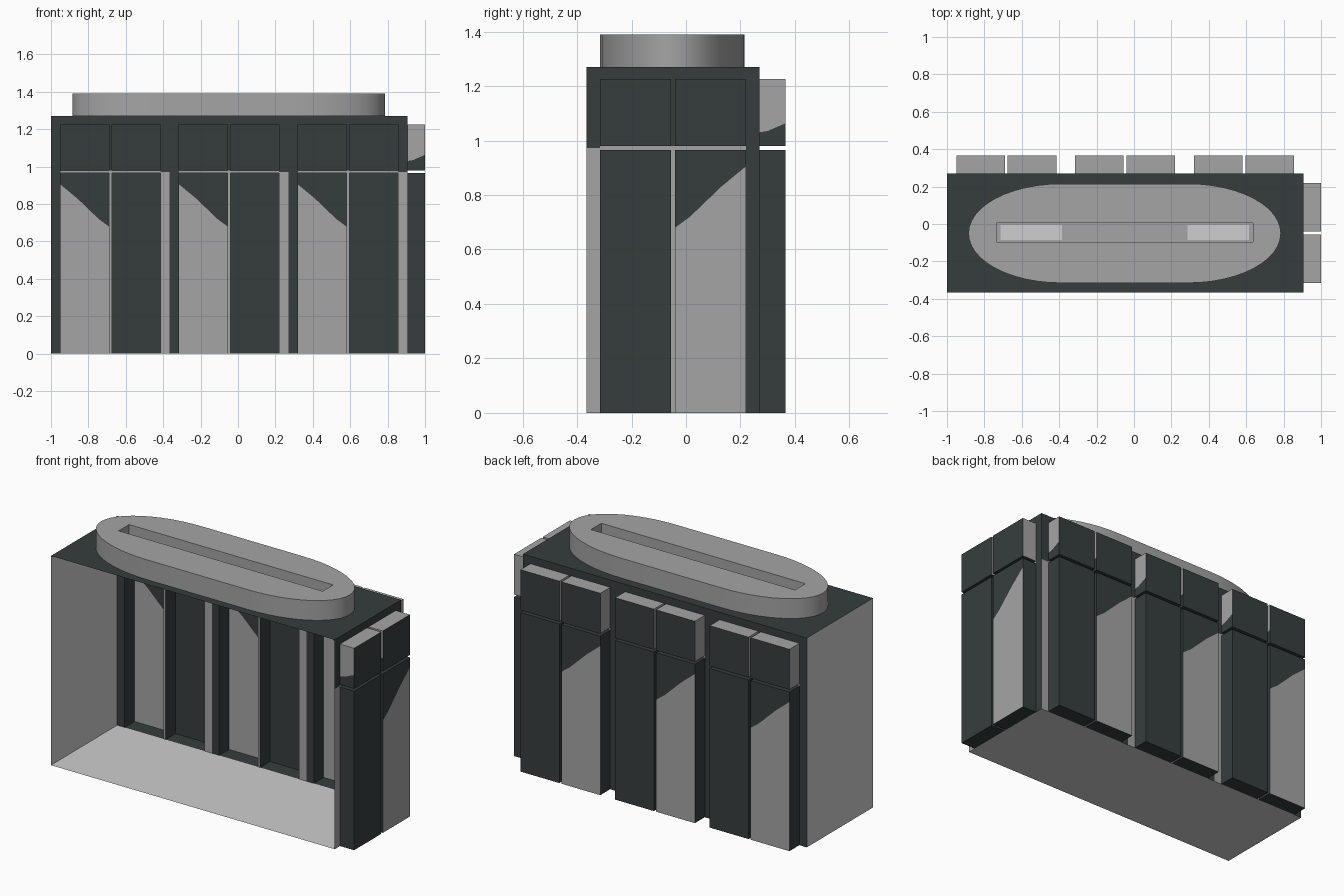
import bpy, bmesh, math
from mathutils import Vector

if "Cube" in bpy.data.objects:
    bpy.data.objects.remove(bpy.data.objects["Cube"])


def material(name, rgb):
    m = bpy.data.materials.new(name)
    m.diffuse_color = (*rgb, 1)
    m.use_nodes = True
    m.node_tree.nodes["Principled BSDF"].inputs["Base Color"].default_value = m.diffuse_color
    return m


MATS = [material("dark_slate", (0.037, 0.048, 0.048)),
        material("mid_grey", (0.376, 0.376, 0.376)),
        material("light_grey", (0.62, 0.62, 0.62))]
DARK, GREY, LIGHT = 0, 1, 2

X0, X1, Y0, Y1, TOP = -1.0, 0.905, -0.365, 0.27, 1.27
BAY, DEPTH = 0.635, 0.095


def finish(bm, name):
    me = bpy.data.meshes.new(name)
    bm.to_mesh(me)
    bm.free()
    for m in MATS:
        me.materials.append(m)
    ob = bpy.data.objects.new(name, me)
    bpy.context.collection.objects.link(ob)
    return ob


def poly(bm, pts, mat, out):
    """Add one face whose normal points along out."""
    f = bm.faces.new([bm.verts.new(p) for p in pts])
    f.normal_update()
    if f.normal.dot(Vector(out)) < 0:
        f.normal_flip()
    f.material_index = mat


def bay(name, place):
    """One wall bay; place maps (along, outward, up) to the world."""
    bm = bmesh.new()
    o = Vector(place(0, 0, 0))

    def face(pts, mat, out):
        poly(bm, [place(*p) for p in pts], mat, Vector(place(*out)) - o)

    def flat(u0, u1, z0, z1, mat, w=0):
        face([(u0, w, z0), (u1, w, z0), (u1, w, z1), (u0, w, z1)], mat, (0, 1, 0))

    def side(u, z0, z1, mat, d):
        face([(u, 0, z0), (u, DEPTH, z0), (u, DEPTH, z1), (u, 0, z1)], mat, (d, 0, 0))

    def level(u0, u1, z, mat, d):
        face([(u0, 0, z), (u1, 0, z), (u1, DEPTH, z), (u0, DEPTH, z)], mat, (0, 0, d))

    # wall frame around the pushed-out panels
    flat(0, 0.05, 0, 1.225, DARK)
    flat(0.31, 0.325, 0, 0.965, GREY)
    flat(0.31, 0.325, 0.98, 1.225, DARK)
    flat(0.585, BAY, 0, 0.972, GREY)
    flat(0.585, BAY, 0.972, 1.225, DARK)
    flat(0.05, 0.585, 0.965, 0.98, GREY)
    flat(0, BAY, 1.225, TOP, DARK)

    for a, b, split in ((0.05, 0.31, True), (0.325, 0.585, False)):
        # tall lower panel, one of each pair is two-tone
        if split:
            cut = [(a + t * (b - a), DEPTH, z) for t, z in
                   ((0, 0.905), (0.35, 0.83), (0.79, 0.72), (1, 0.68))]
            face([(b, DEPTH, 0), (a, DEPTH, 0)] + cut, GREY, (0, 1, 0))
            face([(b, DEPTH, 0.965), (a, DEPTH, 0.965)] + cut, DARK, (0, 1, 0))
        else:
            flat(a, b, 0, 0.965, DARK, DEPTH)
        side(a, 0, 0.965, DARK, -1)
        side(b, 0, 0.965, DARK, 1)
        level(a, b, 0, DARK, -1)
        level(a, b, 0.965, DARK, 1)
        # short upper block
        flat(a, b, 0.98, 1.225, DARK, DEPTH)
        side(a, 0.98, 1.225, GREY, -1)
        cut = [(b, 0, 1.03), (b, 0.03, 1.035), (b, DEPTH, 1.063)]
        face(cut + [(b, DEPTH, 1.225), (b, 0, 1.225)], GREY, (1, 0, 0))
        face(cut + [(b, DEPTH, 0.98), (b, 0, 0.98)], DARK, (1, 0, 0))
        level(a, b, 0.98, DARK, -1)
        level(a, b, 1.225, GREY, 1)
    finish(bm, name)


# three bays across the back, one on the right end
for i in range(3):
    bay(f"back_bay_{i + 1}", lambda u, w, z, i=i: (X0 + i * BAY + u, Y1 + w, z))
bay("right_bay", lambda u, w, z: (X1 + w, Y1 - u, z))

# open-fronted shell: floor, left wall, roof
bm = bmesh.new()
for z, mat, d in ((0, LIGHT, -1), (TOP, DARK, 1)):
    poly(bm, [(X0, Y0, z), (X1, Y0, z), (X1, Y1, z), (X0, Y1, z)], mat, (0, 0, d))
poly(bm, [(X0, Y0, 0), (X0, Y1, 0), (X0, Y1, TOP), (X0, Y0, TOP)], LIGHT, (-1, 0, 0))
finish(bm, "shell")

# long rounded cap with a slot
CX, CY, CAP, SLOT = -0.05, -0.05, 1.39, 1.325
outline = []
for s, start in ((1, -90), (-1, 90)):
    for k in range(25):
        a = math.radians(start + k * 7.5)
        outline.append((CX + s * 0.34 + 0.495 * math.cos(a), CY + 0.265 * math.sin(a)))
slot = [(-0.735, -0.095), (0.635, -0.095), (0.635, 0.005), (-0.735, 0.005)]
bm = bmesh.new()
rims = []
for pts, low, sign in ((outline, TOP, 1), (slot, SLOT, -1)):
    up = [bm.verts.new((x, y, CAP)) for x, y in pts]
    dn = [bm.verts.new((x, y, low)) for x, y in pts]
    n = len(pts)
    for k in range(n):
        j = (k + 1) % n
        q = [dn[k], dn[j], up[j], up[k]]
        bm.faces.new(q if sign > 0 else q[::-1])
        rims.append(bm.edges.get((up[k], up[j])))
    if sign < 0:
        bm.faces.new(dn)
bmesh.ops.triangle_fill(bm, use_beauty=True, edges=rims, normal=(0, 0, 1))
for f in bm.faces:
    f.material_index = GREY
    f.normal_update()
    if abs(f.normal.z) > 0.9 and f.normal.z < 0:
        f.normal_flip()
cap = finish(bm, "slotted_cap")
bpy.context.view_layer.objects.active = cap
cap.select_set(True)
bpy.ops.object.shade_smooth_by_angle(angle=math.radians(35))

# pale plates at both ends of the slot
for name, a, b in (("left", -0.715, -0.385), ("right", 0.285, 0.615)):
    bm = bmesh.new()
    z = SLOT + 0.004
    poly(bm, [(a, -0.085, z), (b, -0.085, z), (b, -0.005, z), (a, -0.005, z)], LIGHT, (0, 0, 1))
    finish(bm, f"slot_plate_{name}")
